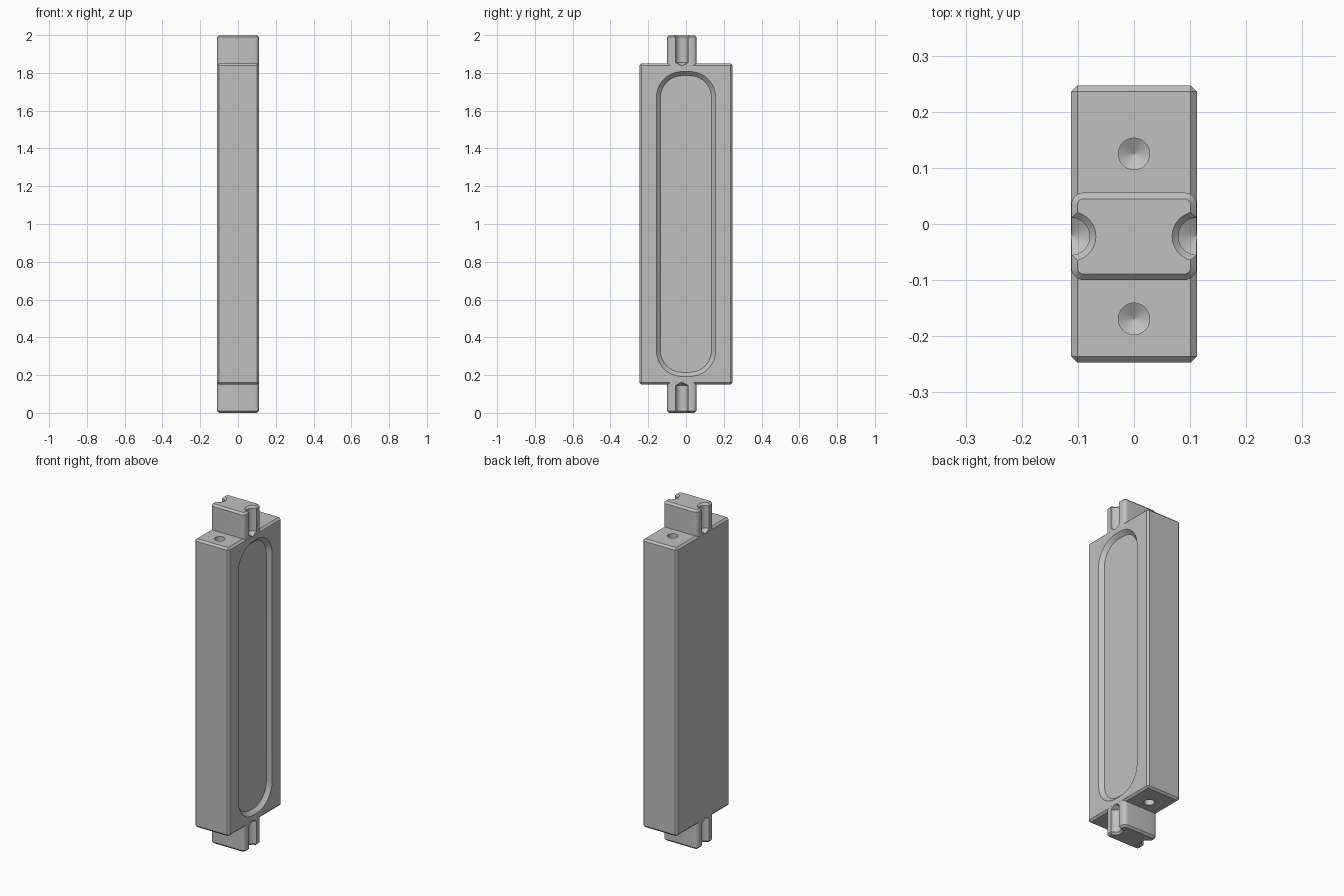
import bpy, bmesh
from math import sin, cos, pi, radians

cube = bpy.data.objects.get("Cube")
if cube:
    bpy.data.objects.remove(cube)

HALF_X, HALF_Y, EDGE = 0.112, 0.247, 0.011
LOW, HIGH, TOP = 0.15, 1.85, 2.0
TAB_Y = -0.022

grey = bpy.data.materials.new("plain grey")
grey.use_nodes = True
colour = (0.53, 0.53, 0.53, 1)
grey.diffuse_color = colour
grey.node_tree.nodes["Principled BSDF"].inputs["Base Color"].default_value = colour


def make_object(name, bm):
    bmesh.ops.recalc_face_normals(bm, faces=bm.faces)
    mesh = bpy.data.meshes.new(name)
    bm.to_mesh(mesh)
    bm.free()
    mesh.materials.append(grey)
    obj = bpy.data.objects.new(name, mesh)
    bpy.context.collection.objects.link(obj)
    return obj


def loft(name, rings):
    """Closed skin through rings with equal point counts."""
    bm = bmesh.new()
    loops = [[bm.verts.new(p) for p in ring] for ring in rings]
    for a, b in zip(loops, loops[1:]):
        for i in range(len(a)):
            j = (i + 1) % len(a)
            bm.faces.new((a[i], a[j], b[j], b[i]))
    bm.faces.new(loops[0])
    bm.faces.new(loops[-1])
    return make_object(name, bm)


def rounded(half_u, half_v, radius, steps):
    """Points of a rounded rectangle around the origin."""
    points = []
    for q, (su, sv) in enumerate(((1, 1), (-1, 1), (-1, -1), (1, -1))):
        for k in range(steps + 1):
            a = (q + k / steps) * pi / 2
            points.append((su * (half_u - radius) + radius * cos(a),
                           sv * (half_v - radius) + radius * sin(a)))
    return points


def drill(name, x, y, profile, flip):
    """Round cutter from (radius, height) pairs, flipped for the lower end."""
    n = 48
    return loft(name, [[(x + r * cos(2 * pi * i / n), y + r * sin(2 * pi * i / n),
                         TOP - z if flip else z) for i in range(n)]
                       for r, z in profile])


def combine(target, other, operation):
    mod = target.modifiers.new(operation.lower(), 'BOOLEAN')
    mod.operation, mod.solver, mod.object = operation, 'EXACT', other
    bpy.context.view_layer.objects.active = target
    bpy.ops.object.modifier_apply(modifier=mod.name)
    bpy.data.objects.remove(other)


# Main block with chamfered edges
bm = bmesh.new()
bmesh.ops.create_cube(bm, size=1)
for v in bm.verts:
    v.co = (v.co.x * 2 * HALF_X, v.co.y * 2 * HALF_Y,
            HIGH if v.co.z > 0 else LOW)
bmesh.ops.bevel(bm, geom=bm.edges[:], offset=EDGE, segments=1, affect='EDGES')
block = make_object("block", bm)

# Tabs at both ends, as one bar running through the block
rings = []
for z, inset in ((0, EDGE), (EDGE, 0), (TOP - EDGE, 0), (TOP, EDGE)):
    outline = rounded(HALF_X - 0.0003 - inset, 0.078 - inset, 0.022 - inset, 6)
    rings.append([(x, y + TAB_Y, z) for x, y in outline])
combine(block, loft("end_tabs", rings), 'UNION')

# Shallow long recess with sloped walls on one broad side
rings = []
for depth in (-0.01, 0.022):
    outline = rounded(0.157 - depth, 0.807 - depth, 0.137 - depth, 16)
    rings.append([(HALF_X - depth, y, z + 1) for y, z in outline])
combine(block, loft("recess_cutter", rings), 'DIFFERENCE')

# Countersunk side notches and blind holes, at both ends
notch = ((0.054, TOP + 0.01), (0.033, TOP - EDGE), (0.033, HIGH + 0.005),
         (0.0004, HIGH - 0.013))
hole = ((0.028, HIGH + 0.02), (0.028, HIGH - 0.05), (0.0004, HIGH - 0.066))
for flip in (False, True):
    for side in (-1, 1):
        combine(block, drill("notch_cutter", side * HALF_X, TAB_Y, notch, flip), 'DIFFERENCE')
        combine(block, drill("hole_cutter", 0, TAB_Y + side * 0.147, hole, flip), 'DIFFERENCE')

# Smooth the round walls, keep chamfers crisp
bpy.ops.object.select_all(action='DESELECT')
block.select_set(True)
bpy.context.view_layer.objects.active = block
bpy.ops.object.shade_smooth_by_angle(angle=radians(25))
